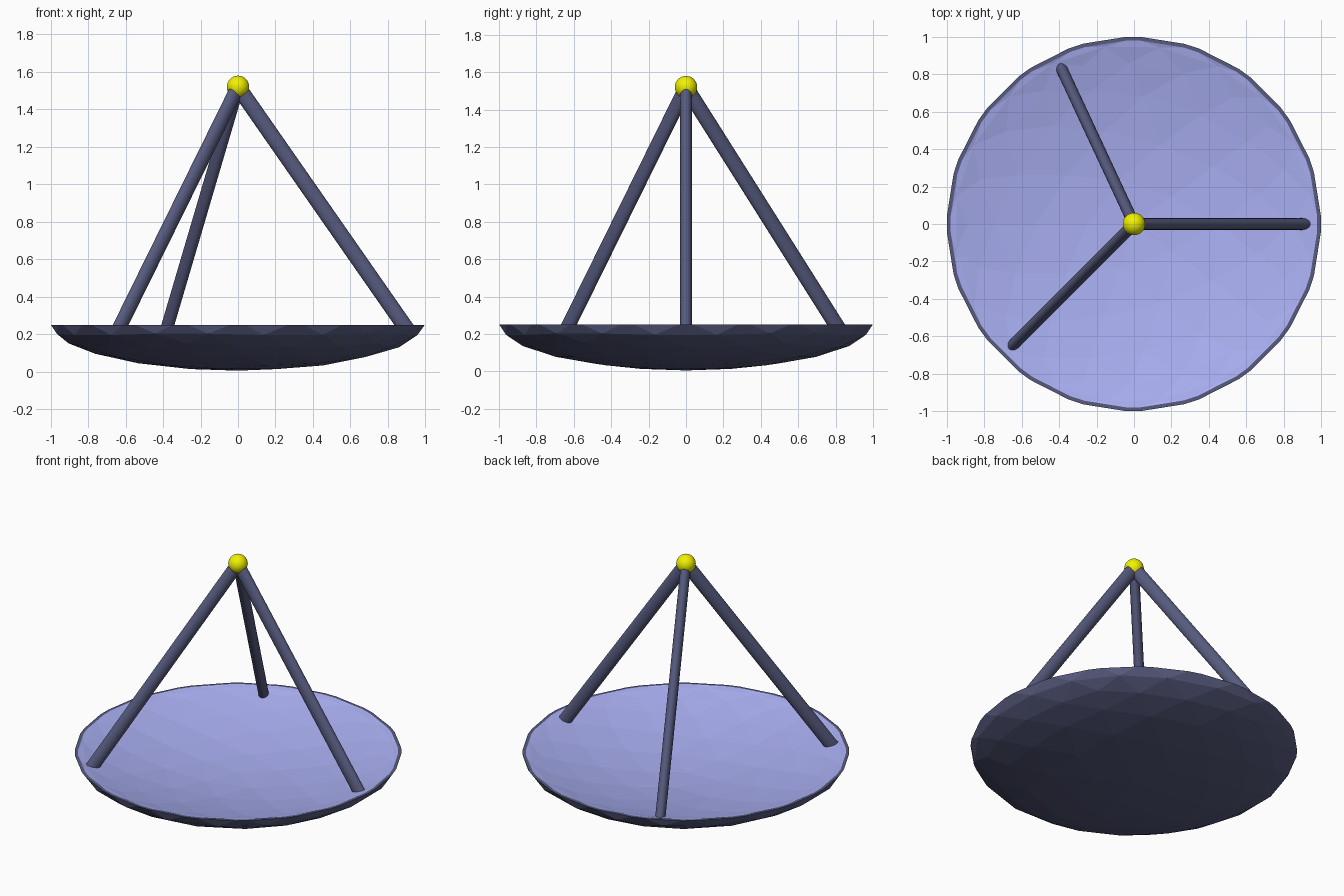
import bpy, bmesh
from math import radians, cos, sin, sqrt
from mathutils import Vector

if "Cube" in bpy.data.objects:
    bpy.data.objects.remove(bpy.data.objects["Cube"])


def material(name, color):
    m = bpy.data.materials.new(name)
    m.diffuse_color = (*color, 1)
    m.use_nodes = True
    m.node_tree.nodes["Principled BSDF"].inputs["Base Color"].default_value = m.diffuse_color
    return m


frame_mat = material("dark_frame", (0.095, 0.105, 0.21))
inner_mat = material("pale_blue", (0.40, 0.43, 0.89))
ball_mat = material("yellow", (0.88, 0.88, 0.0))

RIM_Z = 0.25
CUT = -0.07           # sphere is sliced just under its equator


def faceted_cap(bm, shape):
    """Lower part of a faceted unit sphere, each vertex moved by shape()."""
    old = set(bm.verts)
    part = bmesh.new()
    bmesh.ops.create_icosphere(part, subdivisions=3, radius=1)
    bmesh.ops.bisect_plane(part, geom=part.verts[:] + part.edges[:] + part.faces[:],
                           plane_co=(0, 0, CUT), plane_no=(0, 0, 1), clear_outer=True)
    rim_r = max(v.co.xy.length for v in part.verts if v.co.z > CUT - 1e-4)
    for v in part.verts:
        v.co = shape(v.co.x / rim_r, v.co.y / rim_r, (v.co.z - CUT) / (1 + CUT))
    tmp = bpy.data.meshes.new("tmp")
    part.to_mesh(tmp)
    part.free()
    bm.from_mesh(tmp)
    bpy.data.meshes.remove(tmp)
    return [f for f in bm.faces if f.verts[0] not in old]


# Dish: rounded outer shell, shallow pale inner face, thin flat rim between them
def outer_shape(x, y, t):
    return Vector((x, y, RIM_Z + 0.245 * t))


def inner_shape(x, y, t):
    drop = 0.0 if t > -1e-4 else 0.14 * max(0, 1 - x * x - y * y)
    return Vector((x * 0.98, y * 0.98, RIM_Z - drop))


bm = bmesh.new()
faceted_cap(bm, outer_shape)
inner = faceted_cap(bm, inner_shape)
bmesh.ops.reverse_faces(bm, faces=inner)
for f in inner:
    f.material_index = 1
rim_edges = [e for e in bm.edges if e.is_boundary]
for f in bmesh.ops.bridge_loops(bm, edges=rim_edges)["faces"]:
    f.material_index = 0
    f.normal_update()
    if f.normal.z < 0:
        f.normal_flip()
mesh = bpy.data.meshes.new("dish")
bm.to_mesh(mesh)
bm.free()
mesh.materials.append(frame_mat)
mesh.materials.append(inner_mat)
bpy.context.collection.objects.link(bpy.data.objects.new("dish", mesh))

# Three oval struts from the dish edge to the focus
apex = Vector((0, 0, 1.52))
for i, deg in enumerate((0, 115, 225)):
    a = radians(deg)
    foot = Vector((0.927 * cos(a), 0.927 * sin(a), 0.19))
    d = apex - foot
    bpy.ops.mesh.primitive_cylinder_add(vertices=24, radius=0.031, depth=d.length,
                                        location=(apex + foot) / 2,
                                        rotation=d.to_track_quat('Z', 'Y').to_euler(),
                                        scale=(1, 1.35, 1))
    strut = bpy.context.object
    strut.name = f"strut_{i + 1}"
    strut.data.materials.append(frame_mat)
    bpy.ops.object.shade_smooth_by_angle(angle=radians(40))

# Receiver ball at the focus
bpy.ops.mesh.primitive_uv_sphere_add(segments=32, ring_count=16, radius=0.06, location=apex)
ball = bpy.context.object
ball.name = "receiver_ball"
ball.data.materials.append(ball_mat)
bpy.ops.object.shade_smooth_by_angle(angle=radians(40))
